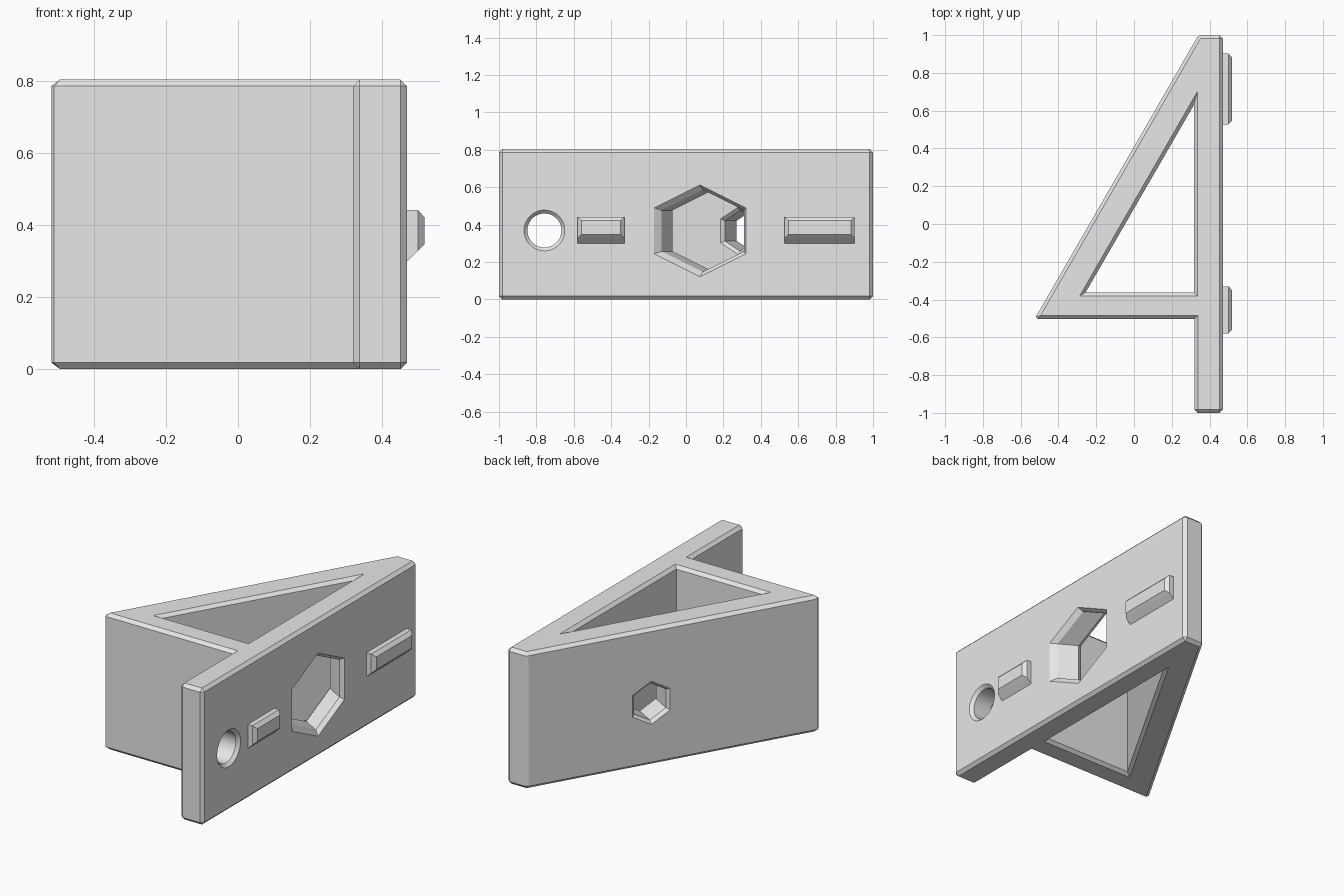
import bpy, bmesh, math
from mathutils import Vector

cube = bpy.data.objects.get("Cube")
if cube:
    bpy.data.objects.remove(cube, do_unlink=True)

GREY = bpy.data.materials.new("plain grey")
GREY.use_nodes = True
GREY.diffuse_color = (0.8, 0.8, 0.8, 1)
GREY.node_tree.nodes["Principled BSDF"].inputs["Base Color"].default_value = (0.8, 0.8, 0.8, 1)


def loft(name, rings):
    """Closed solid through rings of equal point count."""
    bm = bmesh.new()
    loops = [[bm.verts.new(p) for p in ring] for ring in rings]
    n = len(loops[0])
    for a, b in zip(loops, loops[1:]):
        for i in range(n):
            j = (i + 1) % n
            bm.faces.new((a[i], a[j], b[j], b[i]))
    bm.faces.new(loops[0])
    bm.faces.new(loops[-1])
    bmesh.ops.remove_doubles(bm, verts=bm.verts, dist=0.0003)
    bmesh.ops.recalc_face_normals(bm, faces=bm.faces)
    mesh = bpy.data.meshes.new(name)
    bm.to_mesh(mesh)
    bm.free()
    mesh.materials.append(GREY)
    obj = bpy.data.objects.new(name, mesh)
    bpy.context.collection.objects.link(obj)
    return obj


def flat(outline, z):
    return [(x, y, z) for x, y in outline]


def ring(center, side, r, n):
    """Upright polygon with a corner at the top."""
    points = []
    for i in range(n):
        a = math.pi / 2 + math.tau * i / n
        points.append(center + side * (r * math.cos(a)) + Vector((0, 0, r * math.sin(a))))
    return points


def select(obj):
    bpy.ops.object.select_all(action='DESELECT')
    obj.select_set(True)
    bpy.context.view_layer.objects.active = obj


def cut(obj, cutter):
    cutter.hide_render = True
    mod = obj.modifiers.new("cut", 'BOOLEAN')
    mod.operation = 'DIFFERENCE'
    mod.solver = 'EXACT'
    mod.object = cutter
    select(obj)
    bpy.ops.object.modifier_apply(modifier=mod.name)
    bpy.data.objects.remove(cutter, do_unlink=True)


H, C = 0.805, 0.018          # height and chamfer
FACE, BACK = 0.47, 0.317     # plate surfaces

# Bracket body: long plate with a triangular brace, chamfered all round
outer = [(-0.519, -0.49), (-0.511, -0.503), (0.32, -0.503), (0.32, -0.982),
         (0.338, -1), (0.452, -1), (FACE, -0.982), (FACE, 0.982),
         (0.452, 1), (0.352, 1), (0.335, 0.989)]
inset = [(-0.495, -0.485), (-0.495, -0.485), (0.338, -0.485), (0.338, -0.982),
         (0.338, -0.982), (0.452, -0.982), (0.452, -0.982), (0.452, 0.982),
         (0.452, 0.982), (0.352, 0.982), (0.352, 0.982)]
body = loft("bracket_body", [flat(inset, 0), flat(outer, C),
                             flat(outer, H - C), flat(inset, H)])

# Triangular opening with flared rims
wide = [(0.335, 0.70), (0.335, -0.38), (-0.287, -0.38)]
narrow = [(BACK, 0.63), (BACK, -0.362), (-0.256, -0.362)]
cut(body, loft("triangle_cutter", [
    flat(wide, -0.05), flat(wide, 0), flat(narrow, C),
    flat(narrow, H - C), flat(wide, H), flat(wide, H + 0.05)]))

# Round screw hole through the plate
y_axis = Vector((0, 1, 0))
cut(body, loft("round_cutter", [
    ring(Vector((x, -0.757, 0.369)), y_axis, r, 48)
    for x, r in ((FACE + C, 0.127), (FACE - C, 0.091),
                 (0.338, 0.091), (0.302, 0.127))]))

# Large hexagonal hole, slanted square to the sloping wall
start = Vector((FACE, 0.075, 0.367))
axis = Vector((-math.cos(math.pi / 6), 0.5, 0))
stretch = y_axis / math.cos(math.pi / 6)
cut(body, loft("large_hex_cutter", [
    ring(start + axis * ((FACE - x) / -axis.x), stretch, r, 6)
    for x, r in ((FACE + 0.02, 0.265), (FACE - 0.025, 0.22),
                 (BACK + 0.025, 0.22), (BACK - 0.02, 0.265))]))

# Small hexagonal hole through the sloping wall, on the same axis
across = Vector((0.5, math.cos(math.pi / 6), 0))
cut(body, loft("small_hex_cutter", [
    ring(start + axis * t, across, r, 6)
    for t, r in ((0.39, 0.147), (0.428, 0.109), (0.556, 0.109), (0.594, 0.147))]))

select(body)
bpy.ops.object.shade_smooth_by_angle(angle=math.radians(20))


# Locating ribs: sloped underside, chamfered outer face
def rib(name, y0, y1):
    def section(x, low, high, trim):
        return [(x, y0 + trim, low), (x, y1 - trim, low),
                (x, y1 - trim, high), (x, y0 + trim, high)]
    loft(name, [section(FACE - 0.01, 0.29, 0.442, 0), section(0.5, 0.328, 0.442, 0),
                section(0.519, 0.347, 0.422, 0.02)])


rib("short_rib", -0.58, -0.33)
rib("long_rib", 0.527, 0.902)
